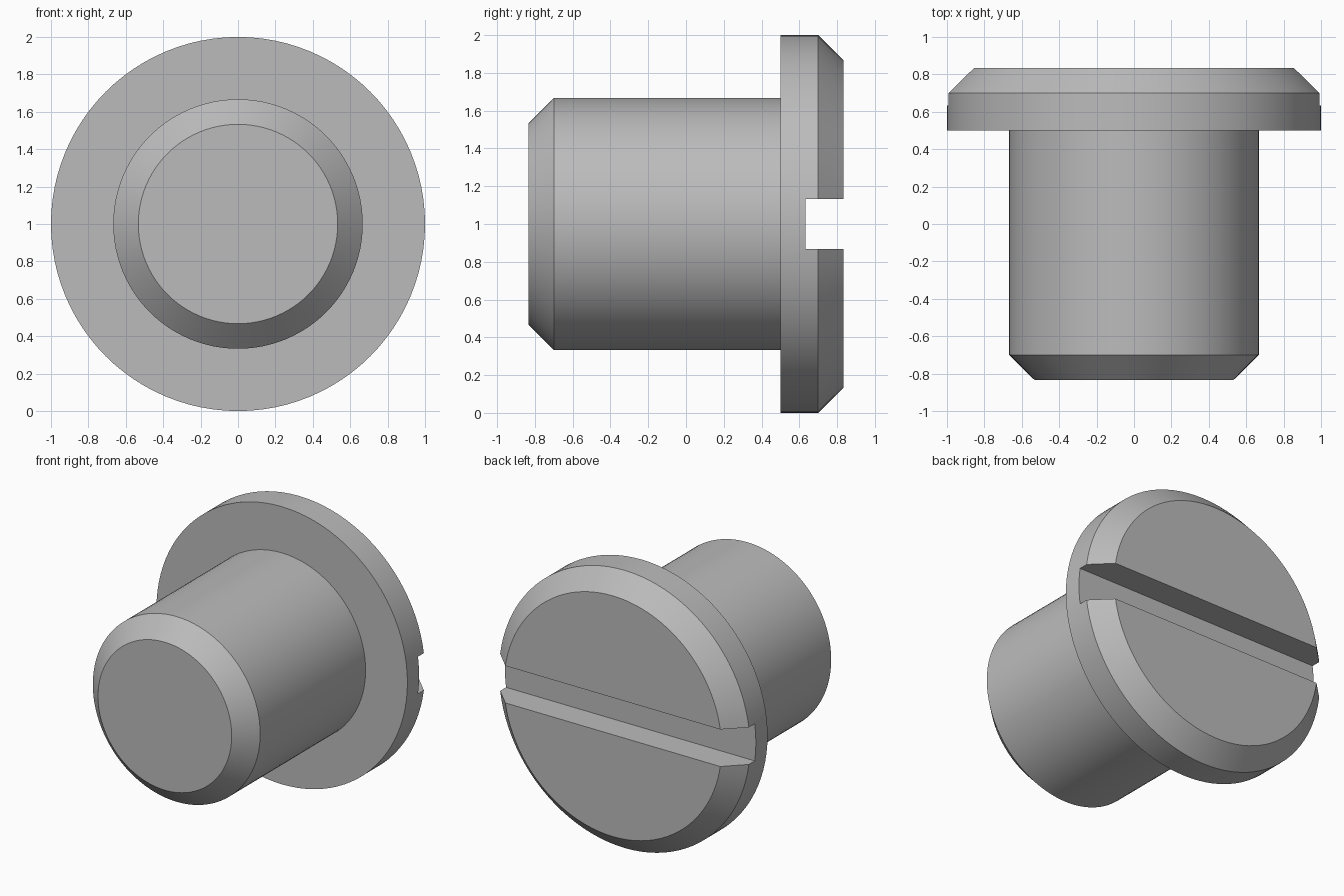
import bpy
import bmesh
from math import radians, tau
from mathutils import Vector

SEGMENTS = 96
CENTRE_Z = 1.0

default = bpy.data.objects.get("Cube")
if default:
    bpy.data.objects.remove(default, do_unlink=True)

# Single plain grey metal
grey = bpy.data.materials.new("steel_grey")
grey.use_nodes = True
colour = (0.5, 0.5, 0.5, 1)
grey.diffuse_color = colour
grey.node_tree.nodes["Principled BSDF"].inputs["Base Color"].default_value = colour


def add_object(name, bm):
    bmesh.ops.recalc_face_normals(bm, faces=bm.faces)
    mesh = bpy.data.meshes.new(name)
    bm.to_mesh(mesh)
    bm.free()
    mesh.materials.append(grey)
    obj = bpy.data.objects.new(name, mesh)
    bpy.context.collection.objects.link(obj)
    return obj


def turned_solid(name, profile):
    """Sweep (radius, y) points around the y axis and cap both ends."""
    bm = bmesh.new()
    rings = []
    for radius, y in profile:
        ring = bmesh.ops.create_circle(bm, segments=SEGMENTS, radius=radius)["verts"]
        for v in ring:
            v.co = Vector((v.co.x, y, v.co.y + CENTRE_Z))
        rings.append(ring)
    for a, b in zip(rings, rings[1:]):
        for i in range(SEGMENTS):
            j = (i + 1) % SEGMENTS
            bm.faces.new((a[i], a[j], b[j], b[i]))
    bm.faces.new(rings[0])
    bm.faces.new(rings[-1])
    return add_object(name, bm)


# Shank with chamfered tip, stepping out to a chamfered head
screw = turned_solid("slotted_screw", [
    (0.533, -0.833), (0.667, -0.7), (0.667, 0.5),
    (1.0, 0.5), (1.0, 0.7), (0.867, 0.833),
])

# Straight driver slot across the back of the head
bm = bmesh.new()
bmesh.ops.create_cube(bm, size=1)
for v in bm.verts:
    v.co = Vector((v.co.x * 3, v.co.y * 0.4 + 0.833, v.co.z * 0.267 + CENTRE_Z))
slot = add_object("slot_cutter", bm)
slot.hide_render = True

cut = screw.modifiers.new("driver_slot", "BOOLEAN")
cut.operation = "DIFFERENCE"
cut.solver = "EXACT"
cut.object = slot
for obj in bpy.context.selected_objects:
    obj.select_set(False)
bpy.context.view_layer.objects.active = screw
screw.select_set(True)
bpy.ops.object.modifier_apply(modifier=cut.name)
bpy.data.objects.remove(slot, do_unlink=True)

# Smooth round walls, crisp chamfers and slot
bpy.ops.object.shade_smooth_by_angle(angle=radians(30))
